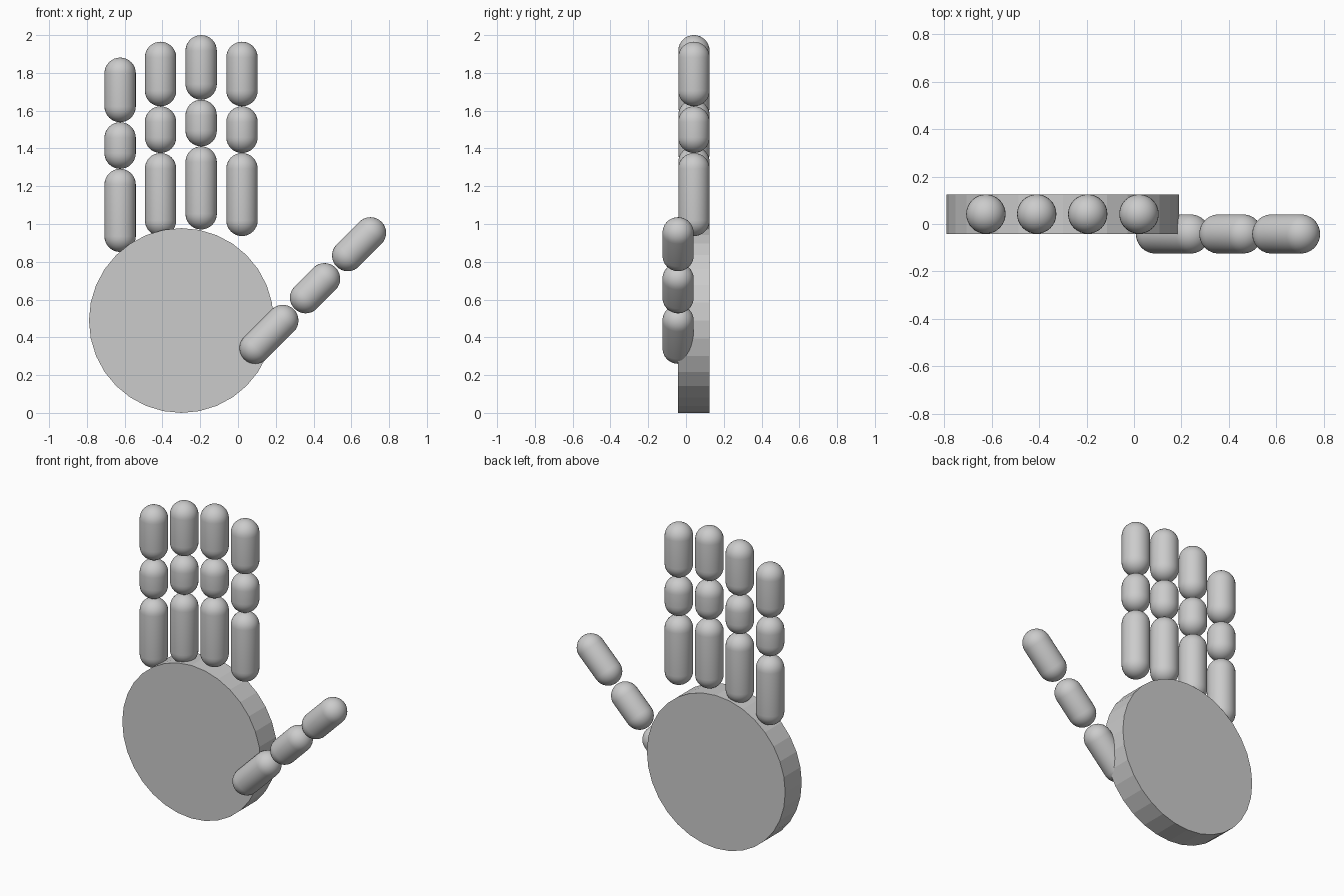
import bpy, bmesh
from math import sin, cos, pi
from mathutils import Vector

if "Cube" in bpy.data.objects:
    bpy.data.objects.remove(bpy.data.objects["Cube"])

R = 0.083          # radius of every finger segment
SIDES, RINGS = 32, 8


def finish(name, bm, smooth):
    bmesh.ops.recalc_face_normals(bm, faces=bm.faces)
    for f in bm.faces:
        f.smooth = smooth
    mesh = bpy.data.meshes.new(name)
    bm.to_mesh(mesh)
    bm.free()
    ob = bpy.data.objects.new(name, mesh)
    bpy.context.collection.objects.link(ob)
    return ob


def capsule(name, a, b):
    """Round-ended segment between two cap centres, spun from a half profile."""
    a, b = Vector(a), Vector(b)
    h = (b - a).length / 2
    bm = bmesh.new()
    arc = [pi / 2 * i / RINGS for i in range(RINGS + 1)]
    prof = [(R * sin(t), -h - R * cos(t)) for t in arc]
    prof += [(r, -z) for r, z in reversed(prof)]
    vs = [bm.verts.new((r, 0, z)) for r, z in prof]
    es = [bm.edges.new(p) for p in zip(vs, vs[1:])]
    bmesh.ops.spin(bm, geom=vs + es, cent=(0, 0, 0), axis=(0, 0, 1),
                   angle=2 * pi, steps=SIDES)
    bmesh.ops.remove_doubles(bm, verts=bm.verts, dist=1e-4)
    ob = finish(name, bm, True)
    ob.location = (a + b) / 2
    ob.rotation_euler = (b - a).to_track_quat('Z', 'Y').to_euler()


# Palm: flat-sided disc facing the front
bm = bmesh.new()
ring = [bm.verts.new((-0.30 + 0.489 * sin(2 * pi * i / 32), -0.042,
                      0.489 - 0.489 * cos(2 * pi * i / 32))) for i in range(32)]
face = bm.faces.new(ring)
ext = bmesh.ops.extrude_face_region(bm, geom=[face], use_keep_orig=True)
bmesh.ops.translate(bm, vec=(0, 0.167, 0),
                    verts=[v for v in ext['geom'] if isinstance(v, bmesh.types.BMVert)])
finish("palm", bm, False)

# Four fingers: three stacked segments each, measured down from the tip
fingers = {"little": (-0.624, 1.881), "ring": (-0.41, 1.965),
           "middle": (-0.195, 2.0), "index": (0.021, 1.965)}
segments = {"tip": (0, 0.342), "mid": (0.342, 0.589), "base": (0.589, 1.029)}
for finger, (x, top) in fingers.items():
    for seg, (hi, lo) in segments.items():
        capsule(f"{finger}_finger_{seg}", (x, 0.042, top - lo + R), (x, 0.042, top - hi - R))

# Thumb: three segments slanting outward in front of the palm
thumb = {"base": (0.091, 0.343, 0.237, 0.489), "mid": (0.358, 0.610, 0.458, 0.710),
         "tip": (0.581, 0.833, 0.701, 0.953)}
for seg, (x1, z1, x2, z2) in thumb.items():
    capsule(f"thumb_{seg}", (x1, -0.042, z1), (x2, -0.042, z2))
